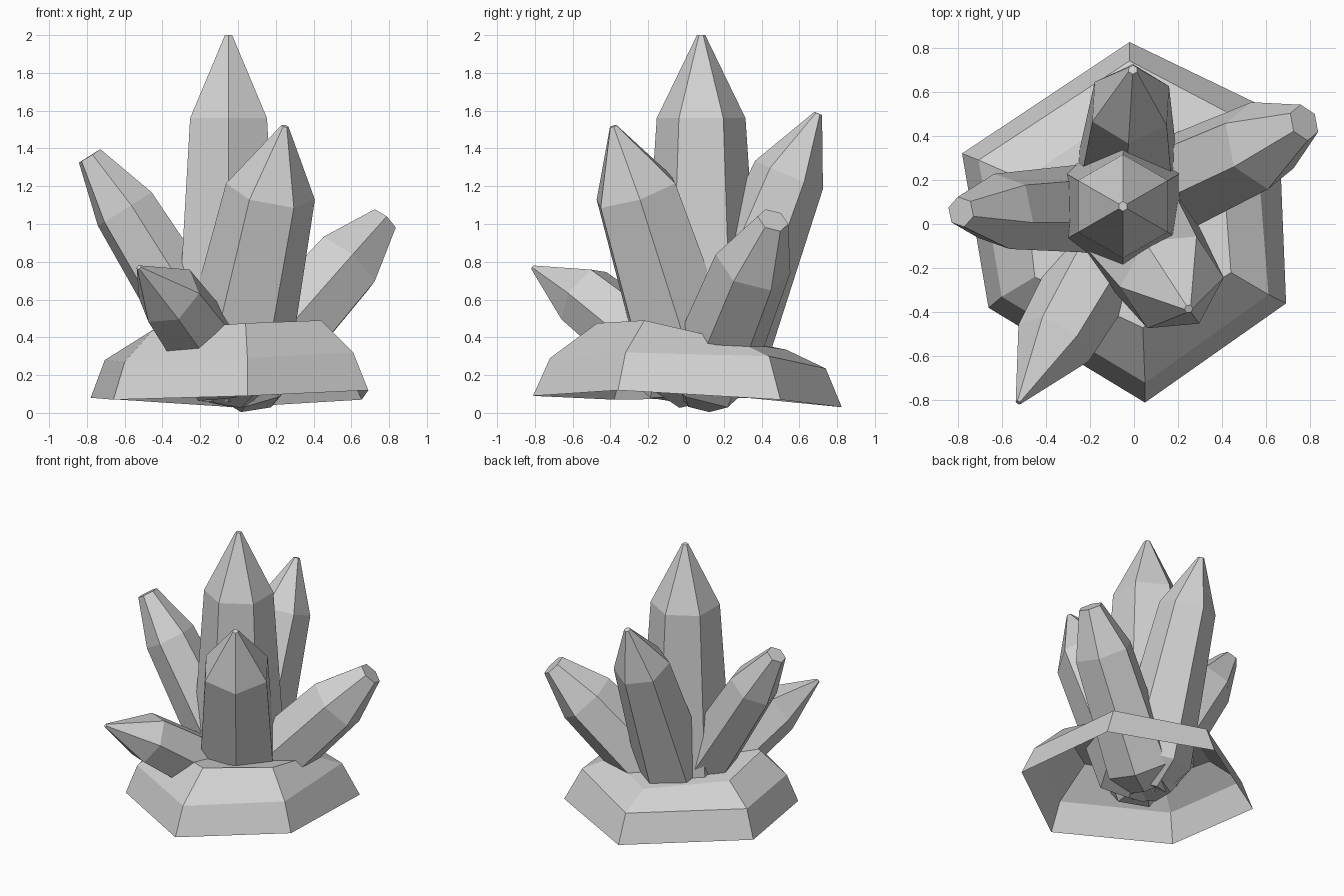
import bpy, bmesh, math
from mathutils import Vector

cube = bpy.data.objects.get("Cube")
if cube:
    bpy.data.objects.remove(cube, do_unlink=True)

stone = bpy.data.materials.new("pale_grey_stone")
stone.use_nodes = True
GREY = (0.64, 0.64, 0.64, 1)
stone.diffuse_color = GREY
stone.node_tree.nodes["Principled BSDF"].inputs["Base Color"].default_value = GREY


def loft(name, rings, cap_start):
    """Skin a stack of six-sided rings, closing the last and optionally the first."""
    bm = bmesh.new()
    loops = [[bm.verts.new(p) for p in ring] for ring in rings]
    for low, high in zip(loops, loops[1:]):
        for i in range(6):
            j = (i + 1) % 6
            bm.faces.new((low[i], low[j], high[j], high[i]))
    bm.faces.new(loops[-1])
    if cap_start:
        bm.faces.new(loops[0][::-1])
    mesh = bpy.data.meshes.new(name)
    bm.to_mesh(mesh)
    bm.free()
    mesh.materials.append(stone)
    obj = bpy.data.objects.new(name, mesh)
    bpy.context.collection.objects.link(obj)


def crystal(name, root, shoulder, tip, r_root, r_shoulder, r_tip, twist=0):
    """Six-sided shard with a blunt root, tapered body and pointed end."""
    root, shoulder, tip = Vector(root), Vector(shoulder), Vector(tip)
    axis = (tip - root).normalized()
    lean = Vector((axis.x, axis.y, 0))
    if lean.length < 0.01:
        lean = Vector((0, -1, 0))
    u = (lean - axis * lean.dot(axis)).normalized()
    v = axis.cross(u)

    def ring(centre, radius):
        angles = [math.radians(60 * i + twist) for i in range(6)]
        return [centre + (u * math.cos(a) + v * math.sin(a)) * radius for a in angles]

    loft(name, [ring(root, r_root * 0.5),
                ring(root + (shoulder - root) * 0.15, r_root),
                ring(shoulder, r_shoulder),
                ring(tip, r_tip)], True)


# Hollow rock base: bottom rim, middle ridge and top edge
loft("rock_base", [
    [(0.69, -0.36, 0.12), (0.655, 0.5, 0.07), (-0.02, 0.825, 0.03),
     (-0.78, 0.32, 0.08), (-0.66, -0.38, 0.07), (0.05, -0.81, 0.09)],
    [(0.61, -0.32, 0.32), (0.55, 0.44, 0.3), (-0.02, 0.74, 0.235),
     (-0.705, 0.29, 0.28), (-0.6, -0.33, 0.27), (0.05, -0.72, 0.29)],
    [(0.44, -0.22, 0.49), (0.4, 0.3, 0.37), (-0.02, 0.53, 0.335),
     (-0.5, 0.2, 0.4), (-0.45, -0.24, 0.44), (0.04, -0.47, 0.475)],
], False)

# Crystals fanning out from the middle of the base
crystal("centre_crystal", (-0.05, 0.08, 0.06), (-0.05, 0.08, 1.56),
        (-0.05, 0.08, 2.0), 0.32, 0.235, 0.022)
crystal("front_crystal", (-0.06, 0.08, 0.08), (0.172, -0.265, 1.172),
        (0.248, -0.385, 1.518), 0.295, 0.24, 0.02)
crystal("back_crystal", (-0.04, 0.08, 0.08), (-0.015, 0.545, 1.26),
        (-0.005, 0.7, 1.585), 0.265, 0.195, 0.022)
crystal("right_crystal", (0.0, 0.075, 0.11), (-0.6, 0.057, 1.08),
        (-0.785, 0.055, 1.36), 0.215, 0.175, 0.07, 42)
crystal("left_crystal", (-0.05, 0.07, 0.085), (0.57, 0.355, 0.79),
        (0.772, 0.46, 1.02), 0.235, 0.207, 0.085, 10)
crystal("low_front_crystal", (-0.03, 0.04, 0.16), (-0.365, -0.54, 0.62),
        (-0.525, -0.81, 0.77), 0.215, 0.18, 0.013, 35)
